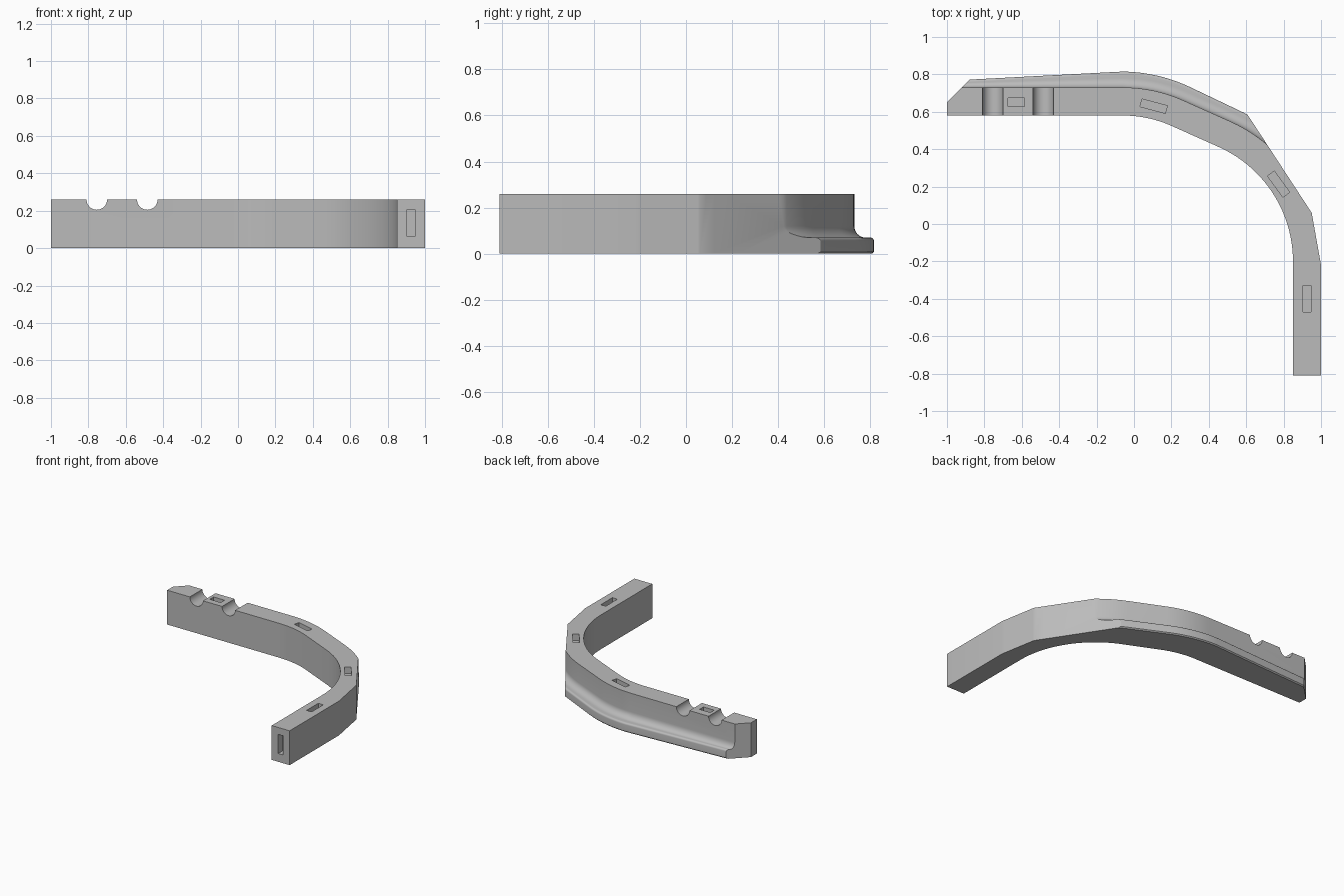
import bpy, bmesh, math
from mathutils import Vector, Matrix

if "Cube" in bpy.data.objects:
    bpy.data.objects.remove(bpy.data.objects["Cube"])

H = 0.26        # full height
LEDGE = 0.07    # ledge height

grey = bpy.data.materials.new("mid_grey")
grey.diffuse_color = (0.5, 0.5, 0.5, 1)
grey.use_nodes = True
grey.node_tree.nodes["Principled BSDF"].inputs["Base Color"].default_value = grey.diffuse_color


def make_object(name, bm):
    bmesh.ops.recalc_face_normals(bm, faces=bm.faces)
    me = bpy.data.meshes.new(name)
    bm.to_mesh(me)
    bm.free()
    ob = bpy.data.objects.new(name, me)
    bpy.context.collection.objects.link(ob)
    me.materials.append(grey)
    return ob


# Path of the inner wall: (x, y, outward angle in degrees, wall thickness, ledge width)
path = [(-1.05, 0.58, 90, 0.15, 0.033), (-0.06, 0.58, 90, 0.15, 0.085)]
for i in range(1, 13):                       # gentle bend
    a = 90 - 2 * i
    r = math.radians(a)
    path.append((-0.06 + 0.64 * math.cos(r), -0.06 + 0.64 * math.sin(r), a,
                 0.15, 0.085 - 0.005 * i / 12))
for i in range(23):                          # tight bend
    a = 66 - 3 * i
    r = math.radians(a)
    path.append((0.18 + 0.67 * math.cos(r), -0.2 + 0.67 * math.sin(r), a,
                 0.15 if a >= 45 else 0.25, 0.073 if a > 57 else 0.09))
path[-1] = (0.85, -0.2, 0, 0.25, 0.09)
path.append((0.85, -0.81, 0, 0.25, 0.09))


def section(t, w):
    """Cross-section as (outward distance, height), with fillet and rounded ledge."""
    f, e = min(0.05, w - 0.014), 0.014
    pts = [(0, 0), (0, H), (t, H)]
    for i in range(9):                       # concave fillet
        a = math.pi / 2 * i / 8
        pts.append((t + f - f * math.cos(a), LEDGE + 0.05 - 0.05 * math.sin(a)))
    for i in range(6):                       # rounded upper lip
        a = math.pi / 2 * i / 5
        pts.append((t + w - e + e * math.sin(a), LEDGE - e + e * math.cos(a)))
    return pts + [(t + w, 0.008), (t + w - 0.008, 0)]


# Sweep the section along the path
bm = bmesh.new()
rings = []
for x, y, a, t, w in path:
    c, s = math.cos(math.radians(a)), math.sin(math.radians(a))
    rings.append([bm.verts.new((x + d * c, y + d * s, z)) for d, z in section(t, w)])
for p, q in zip(rings, rings[1:]):
    for k in range(len(p)):
        n = (k + 1) % len(p)
        bm.faces.new((p[k], p[n], q[n], q[k]))
bm.faces.new(rings[0])
bm.faces.new(rings[-1])
bmesh.ops.recalc_face_normals(bm, faces=bm.faces)

# Trim the outside with flat vertical planes
for point, normal in [((-1, 0.65), (-1, 1)), ((-1, 0.6), (-1, 0)),
                      ((0.61, 0.58), (0.52, 0.34)),
                      ((0.95, 0.06), (0.28, 0.05)), ((1, -0.5), (1, 0))]:
    geom = bm.verts[:] + bm.edges[:] + bm.faces[:]
    bmesh.ops.bisect_plane(bm, geom=geom, dist=1e-5, plane_co=(*point, 0),
                           plane_no=Vector((*normal, 0)).normalized(), clear_outer=True)
    bmesh.ops.holes_fill(bm, edges=[e for e in bm.edges if e.is_boundary], sides=0)
bmesh.ops.remove_doubles(bm, verts=bm.verts, dist=1e-5)
body = make_object("curved_rail", bm)


def cut(cutter):
    mod = body.modifiers.new(cutter.name, 'BOOLEAN')
    mod.operation = 'DIFFERENCE'
    mod.solver = 'EXACT'
    mod.object = cutter
    cutter.hide_render = True
    cutter.hide_viewport = True


def box_cutter(name, loc, size, angle=0):
    b = bmesh.new()
    m = (Matrix.Translation(loc) @ Matrix.Rotation(math.radians(angle), 4, 'Z')
         @ Matrix.Diagonal((*size, 1)))
    bmesh.ops.create_cube(b, size=1, matrix=m)
    cut(make_object(name, b))


# Round grooves across the top
for i, x in enumerate((-0.755, -0.485)):
    b = bmesh.new()
    m = Matrix.Translation((x, 0.63, H)) @ Matrix.Rotation(math.pi / 2, 4, 'X')
    bmesh.ops.create_cone(b, cap_ends=True, segments=40, radius1=0.055, radius2=0.055,
                          depth=0.4, matrix=m)
    cut(make_object(f"groove_cutter_{i}", b))

# Slots in the top face and in the end face
for i, (x, y, length, width, ang) in enumerate([
        (-0.63, 0.65, 0.09, 0.046, 0), (0.105, 0.63, 0.14, 0.042, -15),
        (0.773, 0.213, 0.14, 0.045, -54), (0.925, -0.4, 0.14, 0.042, 90)]):
    box_cutter(f"top_slot_cutter_{i}", (x, y, H), (length, width, 0.1), ang)
box_cutter("end_slot_cutter", (0.925, -0.81, 0.135), (0.042, 0.1, 0.145))

# Bake the cuts and smooth the curved walls
deps = bpy.context.evaluated_depsgraph_get()
baked = bpy.data.meshes.new_from_object(body.evaluated_get(deps))
body.modifiers.clear()
body.data = baked
for ob in list(bpy.data.objects):
    if ob != body:
        bpy.data.objects.remove(ob)
bpy.context.view_layer.objects.active = body
body.select_set(True)
bpy.ops.object.shade_smooth_by_angle(angle=math.radians(25))
